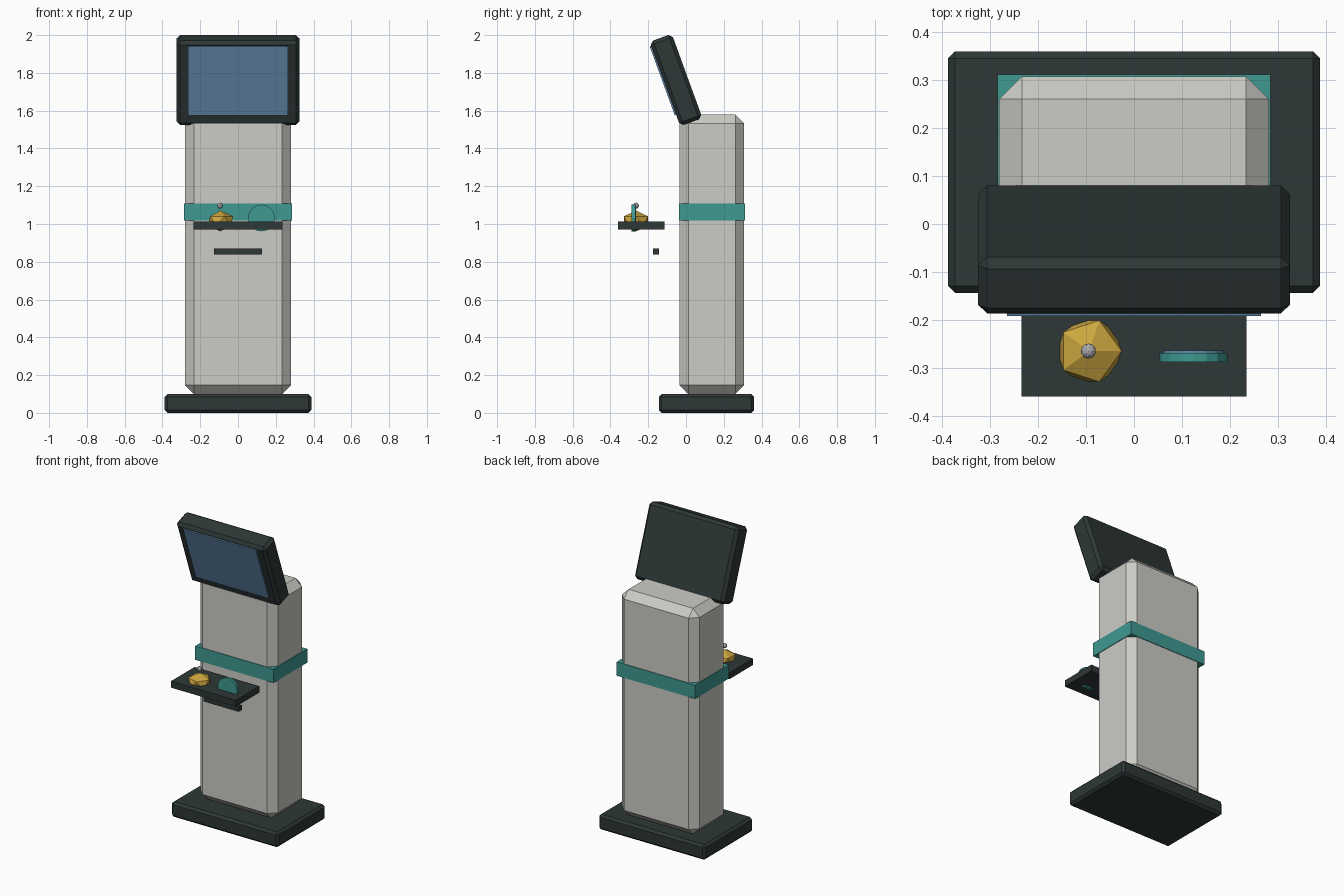
import bpy, math
from mathutils import Matrix, Vector

if "Cube" in bpy.data.objects:
    bpy.data.objects.remove(bpy.data.objects["Cube"])


def material(name, rgb):
    m = bpy.data.materials.new(name)
    m.diffuse_color = (*rgb, 1.0)
    m.use_nodes = True
    m.node_tree.nodes["Principled BSDF"].inputs["Base Color"].default_value = m.diffuse_color
    return m


DARK = material("charcoal", (0.027, 0.038, 0.038))
PALE = material("pale grey", (0.60, 0.60, 0.565))
TEAL = material("teal", (0.05, 0.32, 0.285))
BLUE = material("screen blue", (0.13, 0.27, 0.43))
GOLD = material("gold", (0.60, 0.38, 0.05))
GREY = material("silver grey", (0.42, 0.42, 0.44))


def finish(name, mat):
    ob = bpy.context.object
    ob.name = name
    ob.data.materials.append(mat)
    return ob


def box(name, mat, centre, size, chamfer=0.0, tilt=0.0):
    bpy.ops.mesh.primitive_cube_add(size=1, location=centre, rotation=(tilt, 0, 0))
    ob = finish(name, mat)
    ob.data.transform(Matrix.Diagonal((*size, 1)))
    if chamfer:
        bev = ob.modifiers.new("chamfer", "BEVEL")
        bev.width = chamfer
        bev.segments = 1
        bev.limit_method = "NONE"
    return ob


def disc(name, mat, centre, radius, depth):
    bpy.ops.mesh.primitive_cylinder_add(vertices=16, radius=radius, depth=depth,
                                        location=centre, rotation=(math.pi / 2, 0, 0))
    return finish(name, mat)


def ball(name, mat, centre, scale, subdivisions):
    bpy.ops.mesh.primitive_ico_sphere_add(subdivisions=subdivisions, radius=1, location=centre)
    ob = finish(name, mat)
    ob.data.transform(Matrix.Diagonal((*scale, 1)))
    return ob


# Pedestal: foot, column and coloured band
box("base", DARK, (0, 0.108, 0.05), (0.776, 0.504, 0.1), 0.015)
box("column", PALE, (0, 0.137, 0.84), (0.562, 0.342, 1.48), 0.047)
box("band", TEAL, (0, 0.137, 1.064), (0.57, 0.35, 0.09))

# Tilted monitor, leaning forward at the top, with a thin screen plate
TILT = math.radians(20)
monitor = Vector((0, -0.053, 1.7625))
turn = Matrix.Rotation(TILT, 3, "X")
box("monitor", DARK, monitor, (0.65, 0.125, 0.475), 0.019, TILT)
box("screen", BLUE, monitor + turn @ Vector((0, -0.0655, 0.02)),
    (0.53, 0.009, 0.39), 0, TILT)

# Front shelf and the bar beneath it
box("shelf", DARK, (0, -0.237, 0.993), (0.47, 0.245, 0.042))
box("handle_bar", DARK, (0, -0.158, 0.855), (0.254, 0.032, 0.032))

# Faceted bell with a small knob
ball("bell", GOLD, (-0.093, -0.265, 1.016), (0.075, 0.075, 0.055), 1)
ball("bell_knob", GREY, (-0.095, -0.265, 1.097), (0.016, 0.016, 0.016), 2)

# Round badge standing in the shelf, with a thin blue face on its back
disc("badge", TEAL, (0.124, -0.278, 1.032), 0.071, 0.019)
disc("badge_face", BLUE, (0.124, -0.267, 1.032), 0.063, 0.006)
